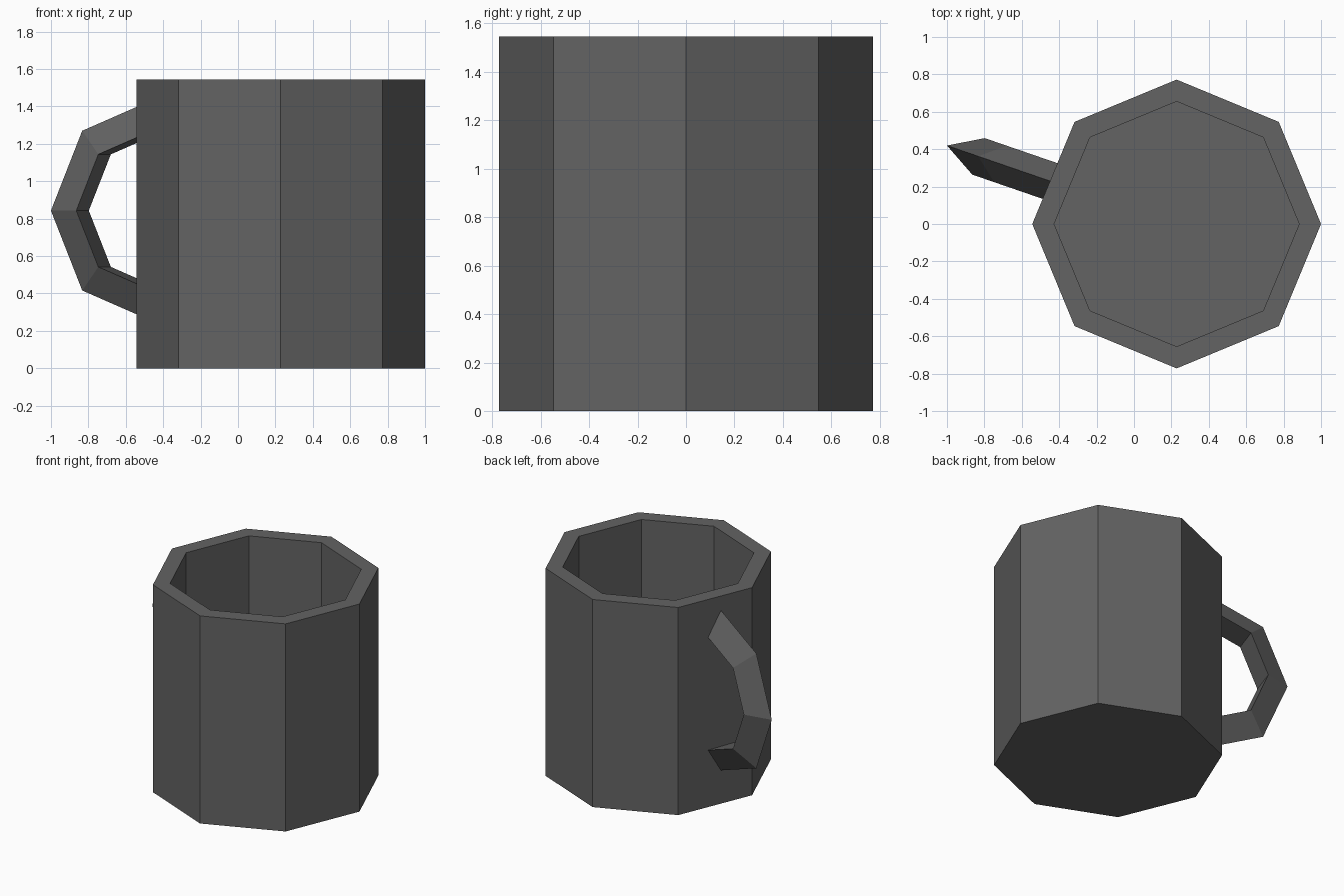
import bpy, bmesh, math
from mathutils import Vector

if "Cube" in bpy.data.objects:
    bpy.data.objects.remove(bpy.data.objects["Cube"])

grey = bpy.data.materials.new("dark grey")
grey.diffuse_color = (0.125, 0.125, 0.125, 1)
grey.use_nodes = True
grey.node_tree.nodes["Principled BSDF"].inputs["Base Color"].default_value = grey.diffuse_color

CX, R_OUT, R_IN, HEIGHT, FLOOR = 0.228, 0.772, 0.655, 1.545, 0.11


def loft(name, rings):
    """Skin a row of closed rings and cap both ends."""
    bm = bmesh.new()
    loops = [[bm.verts.new(p) for p in ring] for ring in rings]
    n = len(loops[0])
    for a, b in zip(loops, loops[1:]):
        for i in range(n):
            j = (i + 1) % n
            bm.faces.new((a[i], a[j], b[j], b[i]))
    bm.faces.new(loops[0])
    bm.faces.new(loops[-1])
    bmesh.ops.recalc_face_normals(bm, faces=bm.faces)
    mesh = bpy.data.meshes.new(name)
    bm.to_mesh(mesh)
    bm.free()
    mesh.materials.append(grey)
    obj = bpy.data.objects.new(name, mesh)
    bpy.context.collection.objects.link(obj)
    return obj


def octagon(r, z):
    return [(CX + r * math.cos(i * math.pi / 4), r * math.sin(i * math.pi / 4), z)
            for i in range(8)]


# Cup body: outside wall, rim, inside wall and floor
loft("cup", [octagon(R_OUT, 0), octagon(R_OUT, HEIGHT),
             octagon(R_IN, HEIGHT), octagon(R_IN, FLOOR)])

# Handle: half of an eight-sided ring with a triangular section
yaw = math.radians(161)
out = Vector((math.cos(yaw), math.sin(yaw), 0))
side = Vector((-math.sin(yaw), math.cos(yaw), 0))
up = Vector((0, 0, 1))
centre = Vector((-0.429, 0.223, 0.843))
MAJOR, MINOR = 0.485, 0.119

rings = []
for k in range(5):
    a = math.radians(-90 + 45 * k)
    radial = out * math.cos(a) + up * math.sin(a)
    rings.append([centre + radial * (MAJOR + MINOR * math.cos(t)) + side * MINOR * math.sin(t)
                  for t in (0, math.tau / 3, 2 * math.tau / 3)])
loft("handle", rings)
